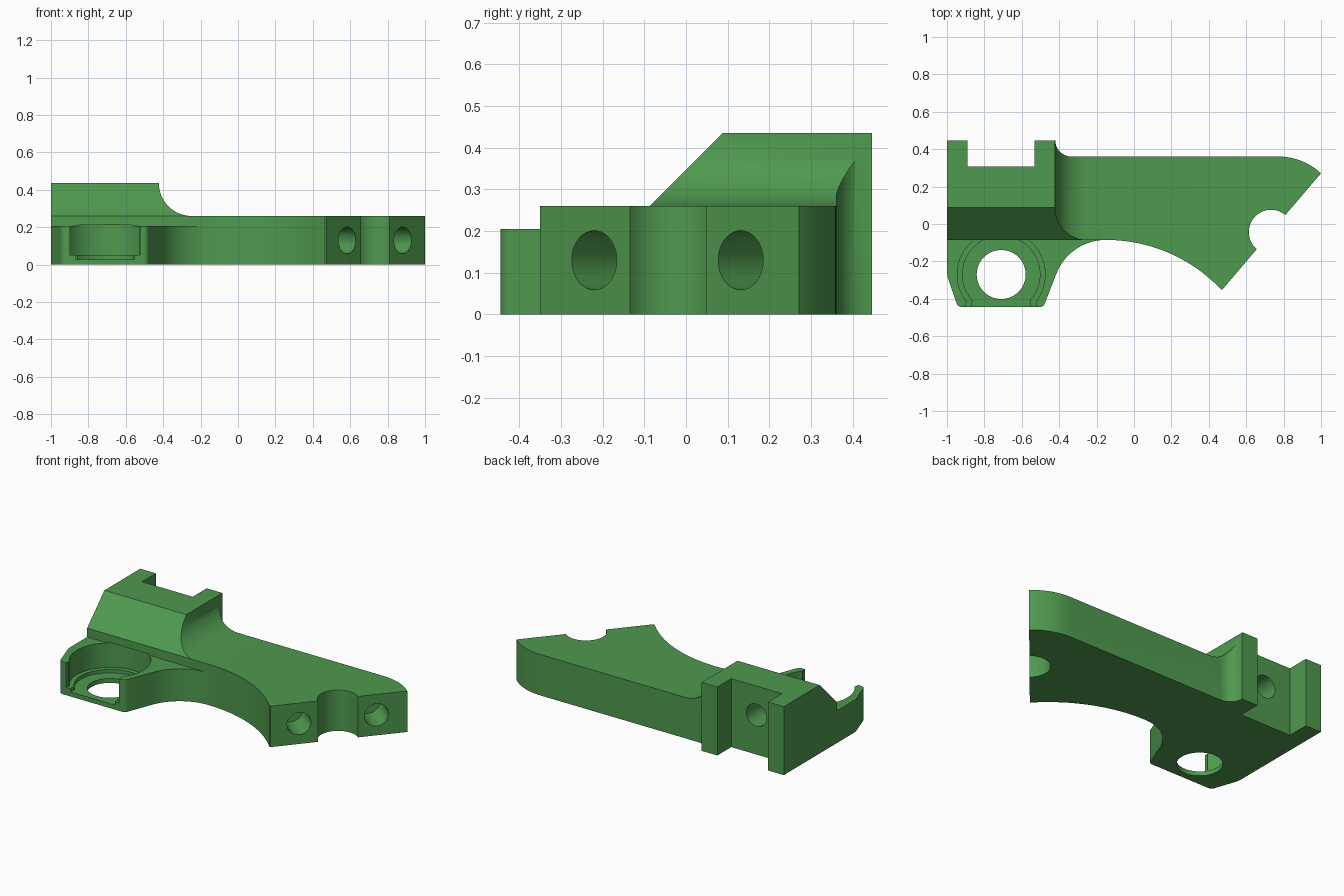
import bpy, bmesh, math
from mathutils import Vector

if "Cube" in bpy.data.objects:
    bpy.data.objects.remove(bpy.data.objects["Cube"])

green = bpy.data.materials.new("green plastic")
green.diffuse_color = (0.078, 0.32, 0.078, 1)
green.use_nodes = True
green.node_tree.nodes["Principled BSDF"].inputs["Base Color"].default_value = green.diffuse_color


def arc(cx, cy, r, a0, a1, n=16):
    """Points along a circular arc, angles in degrees."""
    return [(cx + r * math.cos(math.radians(a0 + (a1 - a0) * i / n)),
             cy + r * math.sin(math.radians(a0 + (a1 - a0) * i / n))) for i in range(n + 1)]


def prism(name, pts, place, depth):
    """Extrude a flat outline; place maps each 2D point to 3D."""
    bm = bmesh.new()
    face = bm.faces.new([bm.verts.new(place(*p)) for p in pts])
    out = bmesh.ops.extrude_face_region(bm, geom=[face])
    bmesh.ops.translate(bm, vec=depth, verts=[v for v in out["geom"] if isinstance(v, bmesh.types.BMVert)])
    bmesh.ops.recalc_face_normals(bm, faces=bm.faces)
    me = bpy.data.meshes.new(name)
    bm.to_mesh(me)
    bm.free()
    ob = bpy.data.objects.new(name, me)
    bpy.context.collection.objects.link(ob)
    me.materials.append(green)
    return ob


def box(name, x0, x1, y0, y1, z0, z1):
    return prism(name, [(x0, y0), (x1, y0), (x1, y1), (x0, y1)],
                 lambda x, y: (x, y, z0), (0, 0, z1 - z0))


def bore(name, start, direction, r, length, n=48):
    """Cylinder starting at a point and running along a direction."""
    d = Vector(direction).normalized()
    u = d.orthogonal().normalized()
    v = d.cross(u)
    return prism(name, arc(0, 0, r, 0, 360 - 360 / n, n - 1),
                 lambda a, b: Vector(start) + u * a + v * b, d * length)


def cut(target, cutter):
    mod = target.modifiers.new(cutter.name, 'BOOLEAN')
    mod.operation, mod.solver, mod.object = 'DIFFERENCE', 'EXACT', cutter
    bpy.context.view_layer.objects.active = target
    bpy.ops.object.modifier_apply(modifier=mod.name)
    bpy.data.objects.remove(cutter)


# Plan outline: back prongs, arm, slanted end with round notch, belly curve, ring lug
plan = [(-1, 0.447), (-0.89, 0.447), (-0.89, 0.307), (-0.533, 0.307), (-0.533, 0.447), (-0.423, 0.447)]
plan += arc(-0.335, 0.447, 0.086, 180, 270, 10)
plan += arc(0.77, 0.022, 0.339, 90, 47.3, 12)
plan += arc(0.733, -0.043, 0.119, 50, 230, 24)
plan += [(0.473, -0.35)]
plan += arc(-0.15, -0.933, 0.848, 43.5, 90, 20)
plan += arc(-0.15, -0.37, 0.285, 93, 160, 16)
plan += arc(-0.505, -0.415, 0.03, -20, -90, 5)
plan += arc(-0.92, -0.415, 0.03, 270, 197, 5)
plan += arc(-0.85, -0.25, 0.15, 197, 180, 4)
bracket = prism("bracket", plan, lambda x, y: (x, y, 0), (0, 0, 0.435))

# Lower the arm, leaving a concave fillet against the raised block
cut(bracket, prism("arm_cut", [(-0.423, 0.6)] + arc(-0.248, 0.435, 0.175, 180, 270, 16)
                   + [(1.2, 0.26), (1.2, 0.6)], lambda x, z: (x, -1, z), (0, 2, 0)))
# Sloping front of the raised block
cut(bracket, prism("slope_cut", [(-0.7, 0.26), (-0.087, 0.26), (0.137, 0.485), (-0.7, 0.485)],
                   lambda y, z: (-1.2, y, z), (1.05, 0, 0)))
# Lower the ring lug
cut(bracket, box("lug_cut", -1.2, -0.16, -0.7, -0.086, 0.205, 0.7))

# Stepped round seat with an open front and a through hole
cx, cy = -0.71, -0.27
cut(bracket, bore("seat", (cx, cy, 0.05), (0, 0, 1), 0.235, 0.162, 64))
cut(bracket, box("seat_mouth", cx - 0.187, cx + 0.187, -0.6, -0.418, 0.05, 0.3))
cut(bracket, bore("seat_step", (cx, cy, 0.028), (0, 0, 1), 0.207, 0.1, 64))
cut(bracket, box("step_mouth", cx - 0.157, cx + 0.157, -0.6, -0.413, 0.028, 0.1))
cut(bracket, bore("through_hole", (cx, cy, -0.1), (0, 0, 1), 0.131, 0.3, 64))

# Screw holes in the slanted end and between the prongs
normal = Vector((0.763, -0.646, 0))
for x, y in ((0.583, -0.22), (0.881, 0.131)):
    cut(bracket, bore("end_hole", Vector((x, y, 0.13)) + normal * 0.1, -normal, 0.071, 0.28))
cut(bracket, bore("back_hole", (cx, 0.4, 0.25), (0, -1, 0), 0.071, 0.27))

bpy.ops.object.select_all(action='DESELECT')
bracket.select_set(True)
bpy.context.view_layer.objects.active = bracket
bpy.ops.object.shade_smooth_by_angle(angle=math.radians(30))
